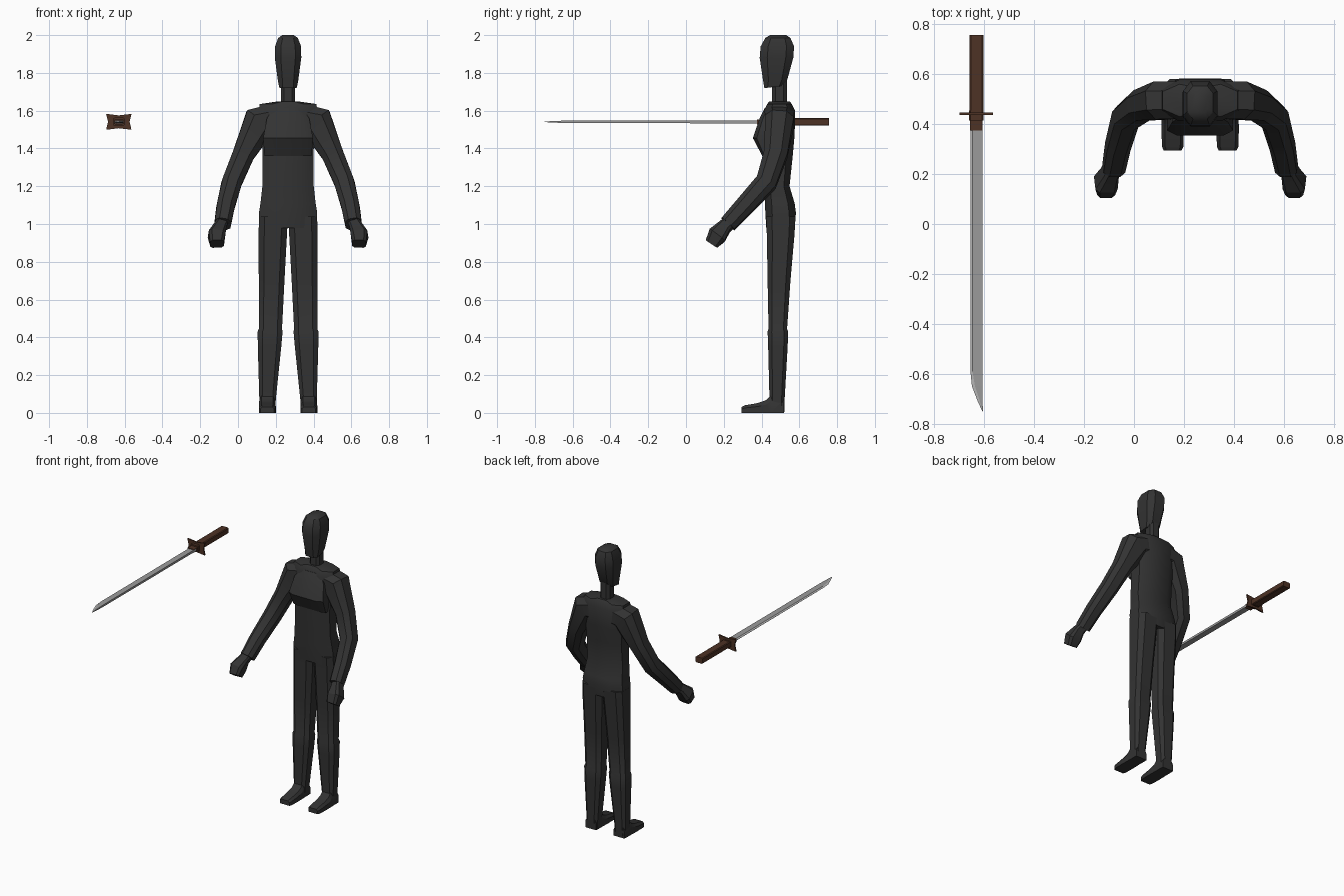
import bpy, bmesh, math
from mathutils import Vector

if "Cube" in bpy.data.objects:
    bpy.data.objects.remove(bpy.data.objects["Cube"])

CX = 0.265  # centre line of the figure


def material(name, r, g, b):
    m = bpy.data.materials.new(name)
    m.diffuse_color = (r, g, b, 1)
    m.use_nodes = True
    m.node_tree.nodes["Principled BSDF"].inputs["Base Color"].default_value = m.diffuse_color
    return m


BLACK = material("black_cloth", 0.033, 0.033, 0.033)
BROWN = material("brown_grip", 0.075, 0.032, 0.018)
STEEL = material("steel", 0.33, 0.33, 0.33)
EDGE = material("bright_edge", 0.55, 0.55, 0.55)


def finish(bm, name, mats, smooth=True):
    bmesh.ops.recalc_face_normals(bm, faces=bm.faces)
    me = bpy.data.meshes.new(name)
    bm.to_mesh(me)
    bm.free()
    ob = bpy.data.objects.new(name, me)
    bpy.context.collection.objects.link(ob)
    for m in mats:
        me.materials.append(m)
    if smooth:
        bpy.ops.object.select_all(action='DESELECT')
        ob.select_set(True)
        bpy.context.view_layer.objects.active = ob
        bpy.ops.object.shade_smooth_by_angle(angle=math.radians(32))
    return ob


def loft(name, rings, mat=BLACK, smooth=True):
    bm = bmesh.new()
    rows = [[bm.verts.new(p) for p in ring] for ring in rings]
    n = len(rows[0])
    for a, b in zip(rows, rows[1:]):
        for i in range(n):
            j = (i + 1) % n
            bm.faces.new((a[i], a[j], b[j], b[i]))
    bm.faces.new(rows[0])
    bm.faces.new(rows[-1])
    return finish(bm, name, [mat], smooth)


def octagon(a, b, c=0.45):
    """Chamfered rectangle with half sizes a, b."""
    k, m = a * (1 - c), b * (1 - c)
    return [(a, -m), (a, m), (k, b), (-k, b), (-a, m), (-a, -m), (-k, -b), (k, -b)]


def level(z, x0, x1, y0, y1, c=0.45, tilt=0):
    """Horizontal ring; tilt raises its back relative to its front."""
    cx, cy = (x0 + x1) / 2, (y0 + y1) / 2
    return [Vector((CX + cx + u, cy + v, z + tilt * v))
            for u, v in octagon((x1 - x0) / 2, (y1 - y0) / 2, c)]


def tube(path, c=0.5):
    """Rings square to a path of (centre, half width, half depth)."""
    pts = [Vector(p[0]) for p in path]
    rings = []
    for i, (_, a, b) in enumerate(path):
        t = (pts[min(i + 1, len(pts) - 1)] - pts[max(i - 1, 0)]).normalized()
        v = (Vector((0, 1, 0)) - t * t.y).normalized()
        u = t.cross(v)
        rings.append([Vector((CX, 0, 0)) + pts[i] + u * p + v * q for p, q in octagon(a, b, c)])
    return rings


def mirrored(name, rings):
    for side, s in (("right", 1), ("left", -1)):
        loft(side + "_" + name, [[Vector((CX + s * (p.x - CX), p.y, p.z)) for p in r] for r in rings])


# Head and neck
loft("head", [level(1.725, -.046, .046, .415, .51, .35, .12),
              level(1.76, -.054, .054, .408, .535),
              level(1.88, -.07, .07, .39, .568),
              level(1.94, -.069, .069, .395, .572),
              level(1.985, -.052, .052, .42, .553),
              level(2.0, -.03, .03, .445, .53)])
loft("neck", [level(z, -.037, .037, .455, .535) for z in (1.60, 1.80)])

# Torso from hips to shoulders, with a raised chest
loft("torso", [level(.98, -.15, .15, .425, .575),
               level(1.06, -.154, .154, .42, .582),
               level(1.11, -.146, .146, .418, .575),
               level(1.20, -.136, .136, .415, .548),
               level(1.36, -.134, .134, .41, .565),
               level(1.47, -.14, .14, .41, .575),
               level(1.60, -.155, .155, .412, .578),
               level(1.635, -.15, .15, .43, .56),
               level(1.648, -.06, .06, .44, .55)])
loft("chest", [level(1.36, -.125, .125, .404, .49, .25),
               level(1.455, -.132, .132, .354, .49, .3),
               level(1.56, -.112, .112, .39, .49, .35),
               level(1.615, -.075, .075, .418, .49, .4)])

# Legs with a low step at the boot top, and feet
mirrored("leg", [level(1.04, -.154, -.001, .424, .580, .4),
                 level(.94, -.156, -.006, .428, .574, .4),
                 level(.70, -.155, -.019, .432, .553, .4),
                 level(.445, -.155, -.032, .437, .535, .4),
                 level(.43, -.161, -.029, .432, .541, .4),
                 level(.35, -.160, -.036, .435, .538, .4),
                 level(.07, -.152, -.065, .442, .522, .4),
                 level(.0, -.153, -.067, .44, .52, .3)])


def foot_ring(y, h, w):
    x = -.11
    return [Vector((CX + x + p, y, q)) for p, q in
            ((-w, 0), (w, 0), (w, h * .65), (w * .7, h), (-w * .7, h), (-w, h * .65))]


mirrored("foot", [foot_ring(.295, .032, .036), foot_ring(.31, .04, .043),
                  foot_ring(.38, .052, .045), foot_ring(.425, .068, .044),
                  foot_ring(.45, .095, .043), foot_ring(.52, .07, .042)])

# Arms with sleeve cuffs, and closed hands
mirrored("arm", tube([((-.08, .497, 1.555), .08, .075),
                      ((-.148, .495, 1.543), .09, .076),
                      ((-.235, .475, 1.37), .058, .062),
                      ((-.298, .425, 1.22), .053, .056),
                      ((-.33, .31, 1.095), .048, .05),
                      ((-.346, .222, 1.0), .044, .045)]))
mirrored("hand", tube([((-.345, .245, 1.02), .03, .032),
                       ((-.362, .205, .985), .033, .036),
                       ((-.378, .165, .94), .045, .05),
                       ((-.376, .135, .895), .036, .036)], .35))

# Sword grip, collar and guard
SX, SZ = -0.631, 1.541


def along_y(name, y0, y1, outline, mat=BROWN):
    loft(name, [[Vector((SX + x, y, SZ + z)) for x, z in outline] for y in (y0, y1)], mat, False)


along_y("sword_grip", .44, .757, octagon(.028, .020, .2))
along_y("sword_collar", .375, .44, octagon(.025, .013, .2))
along_y("sword_guard_boss", .415, .455, octagon(.029, .022, .2))
along_y("sword_guard", .436, .446, [(-.067, -.042), (0, -.034), (.067, -.042), (.057, 0),
                                    (.067, .042), (0, .034), (-.067, .042), (-.057, 0)])

# Blade: flat body with a bright cutting bevel curving to the tip
bm = bmesh.new()
rows = []
for y, cut, ridge, spine, t in ((.40, -.024, -.016, .025, .008), (-.59, -.024, -.016, .025, .007),
                                (-.65, -.018, -.006, .025, .006), (-.71, .005, .014, .025, .004),
                                (-.75, .0235, .0245, .0255, .001)):
    rows.append([bm.verts.new((SX + x, y, SZ + z)) for x, z in
                 ((cut, 0), (ridge, t), (spine, t), (spine, -t), (ridge, -t))])
for a, b in zip(rows, rows[1:]):
    for i in range(5):
        f = bm.faces.new((a[i], a[(i + 1) % 5], b[(i + 1) % 5], b[i]))
        f.material_index = 1 if i in (0, 4) else 0
bm.faces.new(rows[0])
bm.faces.new(rows[-1])
finish(bm, "sword_blade", [STEEL, EDGE], False)
